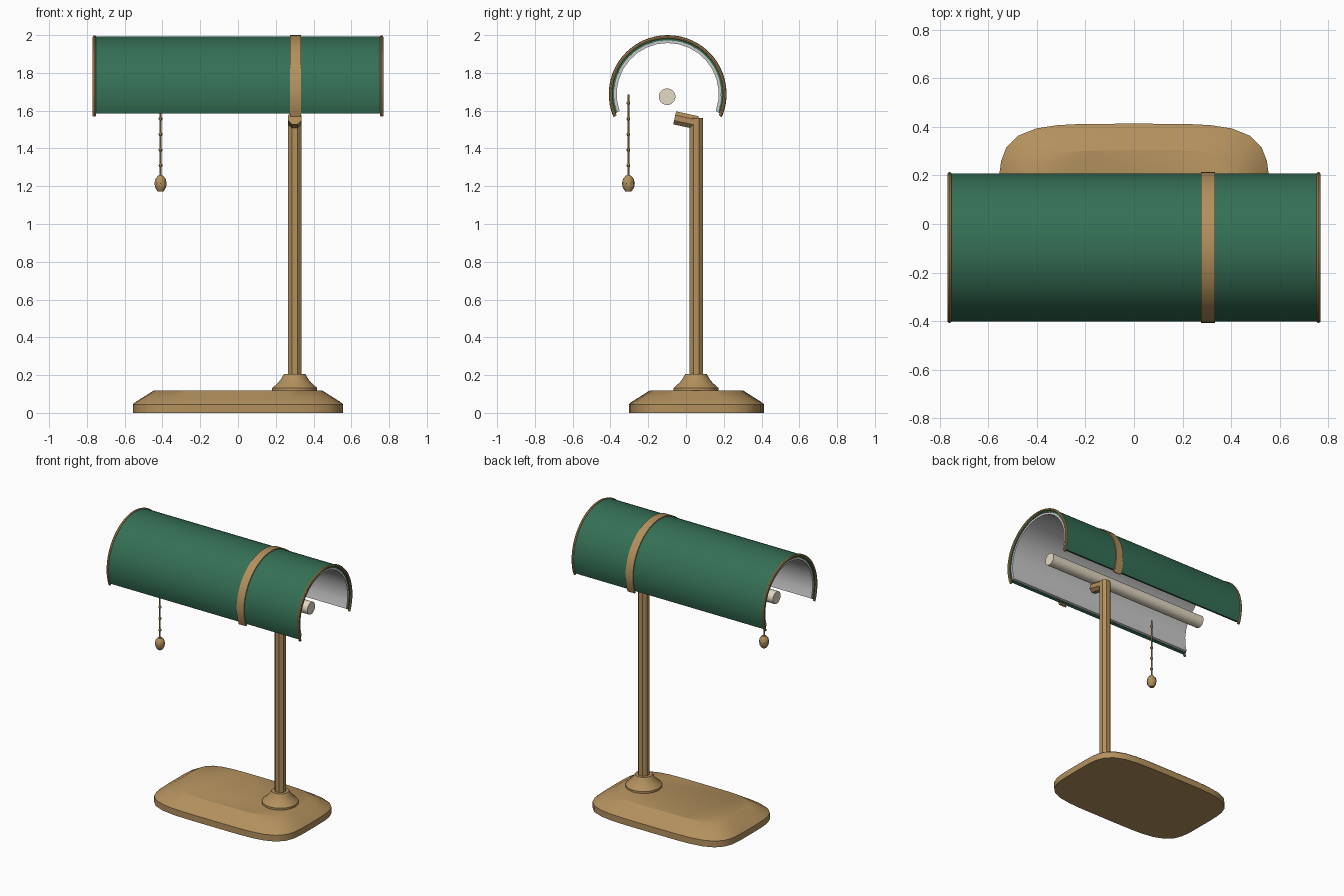
import bpy, bmesh, math
from mathutils import Vector

if "Cube" in bpy.data.objects:
    bpy.data.objects.remove(bpy.data.objects["Cube"])


def mat(name, rgb):
    m = bpy.data.materials.new(name)
    m.diffuse_color = (*rgb, 1)
    m.use_nodes = True
    m.node_tree.nodes["Principled BSDF"].inputs["Base Color"].default_value = m.diffuse_color
    return m


BRASS = mat("brass", (0.45, 0.28, 0.11))
GREEN = mat("green_glass", (0.035, 0.16, 0.09))
WHITE = mat("white_enamel", (0.85, 0.85, 0.85))
IVORY = mat("ivory_tube", (0.78, 0.7, 0.55))
AXIS_Y, AXIS_Z = -0.097, 1.688   # shade axis
POST_X, POST_Y = 0.30, 0.055


def finish(name, rings, material, loop=False, angle=35):
    """Skin a list of equal-length closed rings; cap the ends unless looped."""
    bm = bmesh.new()
    vs = [[bm.verts.new(p) for p in r] for r in rings]
    n = len(rings[0])
    for a, b in zip(vs, vs[1:]):
        for i in range(n):
            j = (i + 1) % n
            bm.faces.new((a[i], a[j], b[j], b[i]))
    if not loop:
        bm.faces.new(vs[0])
        bm.faces.new(vs[-1])
    bmesh.ops.recalc_face_normals(bm, faces=bm.faces)
    me = bpy.data.meshes.new(name)
    bm.to_mesh(me)
    bm.free()
    ob = bpy.data.objects.new(name, me)
    bpy.context.collection.objects.link(ob)
    me.materials.append(material)
    bpy.ops.object.select_all(action='DESELECT')
    ob.select_set(True)
    bpy.context.view_layer.objects.active = ob
    bpy.ops.object.shade_smooth_by_angle(angle=math.radians(angle))
    return ob


def arc_sweep(name, section, below, steps, material):
    """Sweep an (x, radius) section around the shade axis, open at the bottom."""
    rings = []
    for i in range(steps + 1):
        a = math.radians(-below + (180 + 2 * below) * i / steps)
        rings.append([(x, AXIS_Y + r * math.cos(a), AXIS_Z + r * math.sin(a))
                      for x, r in section])
    return finish(name, rings, material)


def box(x0, x1, r0, r1):
    return [(x0, r0), (x1, r0), (x1, r1), (x0, r1)]


def lathe(name, profile, x, y, sides, material, angle=35):
    rings = [[(x + r * math.cos(t), y + r * math.sin(t), z)
              for t in (math.tau * (i + 0.5) / sides for i in range(sides))]
             for r, z in profile]
    return finish(name, rings, material, angle=angle)


def rod(name, p, q, r, sides, material, angle=35):
    p, q = Vector(p), Vector(q)
    rot = (q - p).to_track_quat('Z', 'Y')
    rings = [[c + rot @ Vector((r * math.cos(t), r * math.sin(t), 0))
              for t in (math.tau * (i + 0.5) / sides for i in range(sides))]
             for c in (p, q)]
    return finish(name, rings, material, angle=angle)


# base: stacked rounded outlines
def outline(inset, z, n=4.6, count=48):
    pts = []
    for i in range(count):
        t = math.tau * i / count
        c, s = math.cos(t), math.sin(t)
        k = (abs(c) ** n + abs(s) ** n) ** (-1 / n)
        pts.append(((0.557 - inset) * c * k, POST_Y + (0.358 - inset) * s * k, z))
    return pts


finish("base", [outline(0, 0), outline(0, 0.045), outline(0.015, 0.058),
                outline(0.055, 0.083), outline(0.11, 0.118)], BRASS, angle=30)

# post with collar and short arm
lathe("post_collar", [(0.12, 0.11), (0.12, 0.132), (0.088, 0.16), (0.072, 0.18),
                      (0.058, 0.205)], POST_X, POST_Y - 0.002, 24, BRASS)
rod("post", (POST_X, POST_Y, 0.15), (POST_X, POST_Y, 1.56), 0.039, 8, BRASS, 30)
rod("post_arm", (POST_X, 0.06, 1.536), (POST_X, -0.06, 1.562), 0.038, 8, BRASS, 30)

# shade, liner, band and end rims
arc_sweep("shade", box(-0.76, 0.76, 0.284, 0.305), 20, 36, GREEN)
arc_sweep("shade_liner", box(-0.755, 0.755, 0.270, 0.285), 19.5, 18, WHITE)
arc_sweep("shade_band", box(0.275, 0.333, 0.300, 0.312), 23, 36, BRASS)
for side, x in (("left", -0.76), ("right", 0.76)):
    ring = [(x + 0.009 * math.cos(math.tau * i / 8),
             0.302 + 0.009 * math.sin(math.tau * i / 8)) for i in range(8)]
    arc_sweep("shade_rim_" + side, ring, 22.5, 36, BRASS)

# light tube
rod("light_tube", (-0.655, -0.1, 1.674), (0.655, -0.1, 1.674), 0.044, 20, IVORY)

# pull chain with beads and knob
CX, CY = -0.41, -0.305
rod("pull_chain", (CX, CY, 1.24), (CX, CY, 1.685), 0.005, 6, BRASS)
for i in range(5):
    z = 1.31 + 0.0825 * i
    prof = [(0.011 * math.sin(a), z - 0.011 * math.cos(a))
            for a in (math.pi * (k + 0.3) / 5.6 for k in range(6))]
    lathe(f"chain_bead_{i + 1}", prof, CX, CY, 8, BRASS)
lathe("pull_knob", [(0.016, 1.171), (0.030, 1.193), (0.034, 1.215), (0.029, 1.238),
                    (0.014, 1.256)], CX, CY, 10, BRASS)
